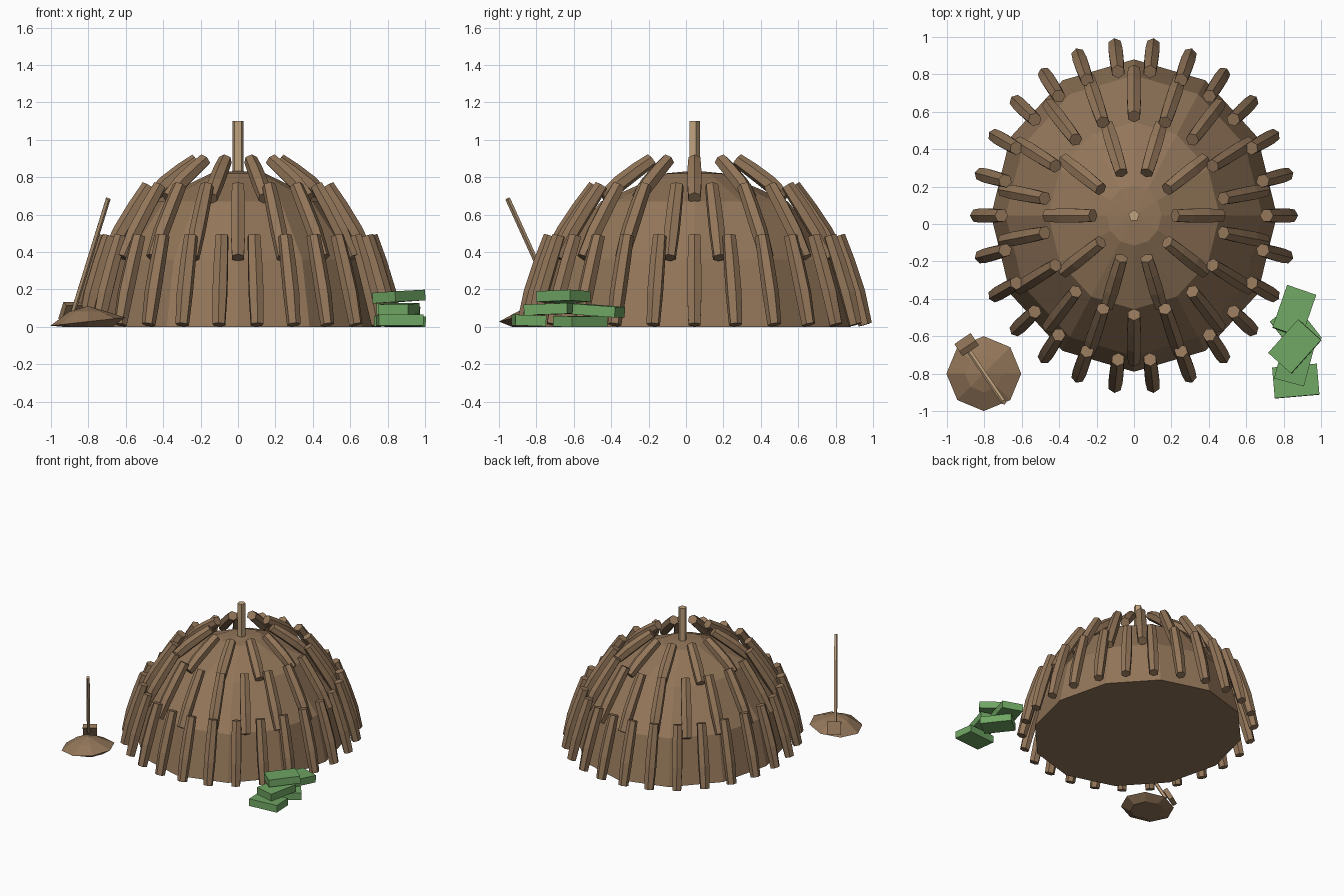
import bpy, bmesh, math
from mathutils import Vector, Matrix

cube = bpy.data.objects.get("Cube")
if cube:
    bpy.data.objects.remove(cube, do_unlink=True)


def material(name, rgb):
    m = bpy.data.materials.new(name)
    m.use_nodes = True
    m.diffuse_color = (*rgb, 1)
    m.node_tree.nodes["Principled BSDF"].inputs["Base Color"].default_value = (*rgb, 1)
    return m


bark = material("bark brown", (0.29, 0.18, 0.1))
wood = material("cut wood tan", (0.53, 0.36, 0.21))
turf = material("turf green", (0.16, 0.38, 0.125))

CENTRE_Y = 0.045
SQUASH = 0.915   # the hut is slightly narrower from side to side


def finish(name, bm, *mats):
    bmesh.ops.recalc_face_normals(bm, faces=bm.faces)
    mesh = bpy.data.meshes.new(name)
    bm.to_mesh(mesh)
    bm.free()
    for m in mats:
        mesh.materials.append(m)
    obj = bpy.data.objects.new(name, mesh)
    bpy.context.collection.objects.link(obj)
    return obj


def skin(bm, rings):
    """Join successive vertex rings with quads."""
    for low, high in zip(rings, rings[1:]):
        n = len(low)
        for i in range(n):
            j = (i + 1) % n
            bm.faces.new((low[i], low[j], high[j], high[i]))


def lathe(bm, profile, sides, phase=0):
    """Turn (radius, height) pairs around z, closing both ends."""
    rings = []
    for r, z in profile:
        angles = [phase + math.tau * i / sides for i in range(sides)]
        rings.append([bm.verts.new((r * math.cos(a), r * math.sin(a), z)) for a in angles])
    skin(bm, rings)
    bm.faces.new(rings[0])
    bm.faces.new(rings[-1])


def add_log(bm, bottom, top, outward):
    """Six-sided, slightly bowed log with tan ends and a dark pith."""
    axis = (top - bottom).normalized()
    side = axis.cross(outward).normalized()
    out = side.cross(axis)
    rings = []
    for t, radius, bow in ((0, 0.037, 0), (0.35, 0.044, 0.008), (0.7, 0.042, 0.006), (1, 0.037, 0)):
        c = bottom.lerp(top, t) + out * bow
        rings.append([bm.verts.new(c + radius * (out * math.cos(i * math.pi / 3)
                                                 + side * math.sin(i * math.pi / 3)))
                      for i in range(6)])
    skin(bm, rings)
    caps = [bm.faces.new(rings[0]), bm.faces.new(rings[-1])]
    rim = bmesh.ops.inset_individual(bm, faces=caps, thickness=0.024)["faces"]
    for f in rim:
        f.material_index = 1


# Earth dome
bm = bmesh.new()
lathe(bm, [(0.835, 0), (0.75, 0.36), (0.5, 0.67), (0.16, 0.82), (0.005, 0.835)], 12, math.pi / 2)
dome = finish("earth_dome", bm, bark)
dome.scale.x = SQUASH
dome.location.y = CENTRE_Y

# Three tiers of leaning logs: count, bottom (r, z), top (r, z), start angle
tiers = {
    "lower_logs": (26, (0.92, 0.012), (0.775, 0.487), 0),
    "middle_logs": (18, (0.775, 0.37), (0.53, 0.755), math.pi / 2),
    "upper_logs": (10, (0.51, 0.69), (0.24, 0.893), 0),
}
for name, (count, low, high, start) in tiers.items():
    bm = bmesh.new()
    for i in range(count):
        a = start + math.tau * i / count
        direction = Vector((SQUASH * math.cos(a), math.sin(a), 0))
        lift = Vector((0, CENTRE_Y, 0))
        add_log(bm, direction * low[0] + lift + Vector((0, 0, low[1])),
                direction * high[0] + lift + Vector((0, 0, high[1])), direction)
    finish(name, bm, bark, wood)

# Centre pole
bm = bmesh.new()
lathe(bm, [(0.031, 0.7), (0.031, 1.1)], 5, math.pi / 2)
finish("centre_pole", bm, wood).location.y = CENTRE_Y


def box(name, mat, size, location, rotation):
    bm = bmesh.new()
    bmesh.ops.create_cube(bm, size=1, matrix=Matrix.Diagonal((*size, 1)))
    obj = finish(name, bm, mat)
    obj.location = location
    obj.rotation_euler = [math.radians(d) for d in rotation]
    return obj


# Stack of turf slabs
slabs = [
    ((0.865, -0.84, 0.034), (0, 2, 95)),
    ((0.865, -0.565, 0.029), (0, 1, 38)),
    ((0.86, -0.73, 0.095), (2, 0, -15)),
    ((0.857, -0.467, 0.087), (-4, 0, -19)),
    ((0.86, -0.655, 0.162), (2, -3, -42)),
]
for i, (place, turn) in enumerate(slabs, 1):
    box(f"turf_slab_{i}", turf, (0.165, 0.24, 0.057), place, turn)

# Heap of soil, with its rim tilted
bm = bmesh.new()
lathe(bm, [(0.13, 0), (0.2, 0.028), (0.1, 0.082), (0.005, 0.11)], 8)
for v in bm.verts:
    if 0.01 < v.co.z < 0.05:
        v.co.z += 0.11 * v.co.x
heap = finish("soil_heap", bm, bark)
heap.location = (-0.803, -0.8, 0)

# Spade leaning over the heap
grip = Vector((-0.695, -0.953, 0.685))
foot = Vector((-0.882, -0.678, 0.08))
axis = (grip - foot).normalized()
across = axis.cross(Vector((0, 0, 1))).normalized()
turn = Matrix((across, axis.cross(across), axis)).transposed().to_4x4()

bm = bmesh.new()
lathe(bm, [(0.014, 0), (0.014, (grip - foot).length)], 5)
finish("spade_handle", bm, wood).matrix_world = Matrix.Translation(foot) @ turn

bm = bmesh.new()
bmesh.ops.create_cube(bm, size=1, matrix=Matrix.Diagonal((0.105, 0.035, 0.1, 1)))
finish("spade_blade", bm, bark).matrix_world = Matrix.Translation((-0.895, -0.645, 0.08)) @ turn
